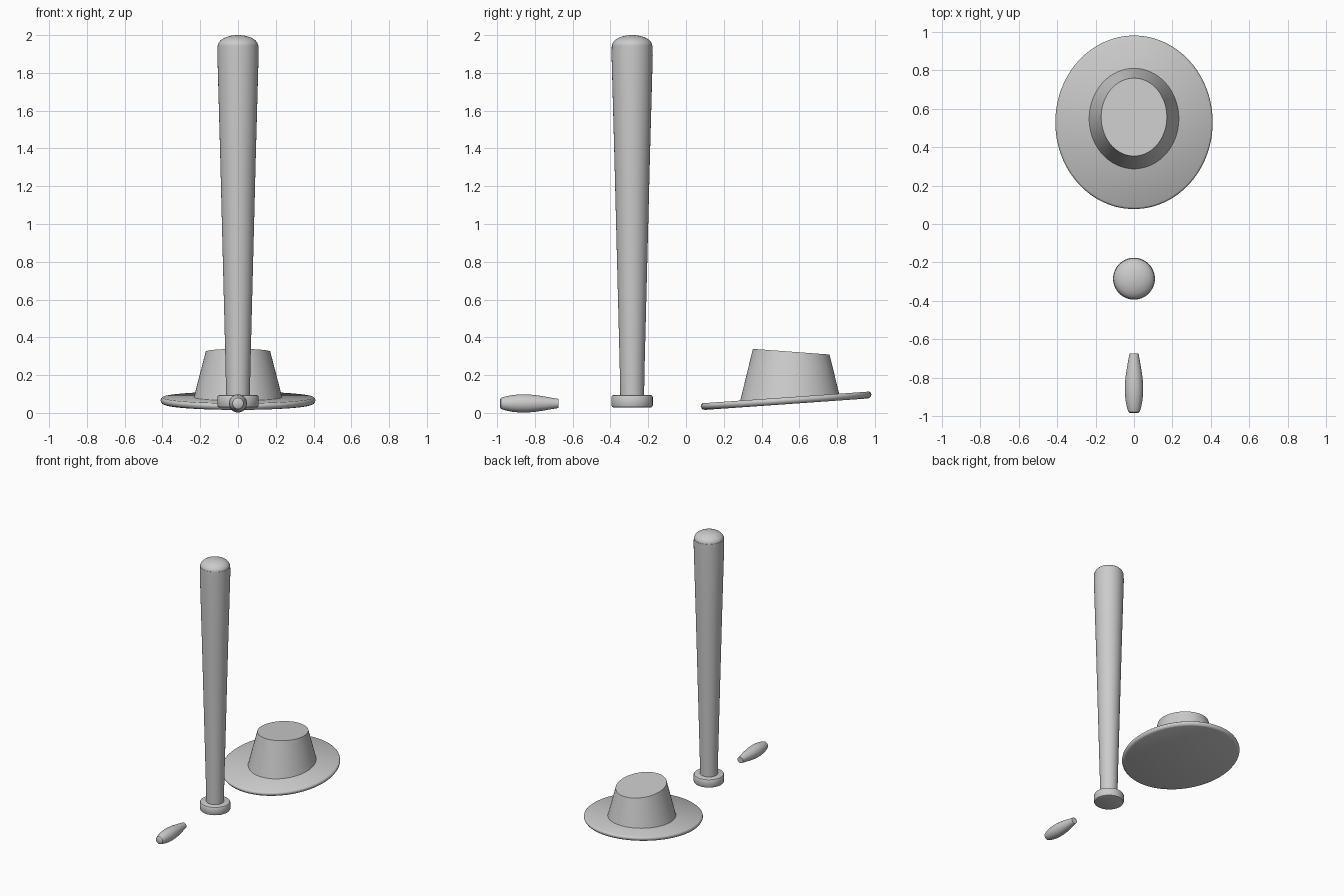
import bpy, bmesh, math
from mathutils import Matrix, Vector

if "Cube" in bpy.data.objects:
    bpy.data.objects.remove(bpy.data.objects["Cube"])

grey = bpy.data.materials.new("plain grey")
grey.diffuse_color = (0.6, 0.6, 0.6, 1)
grey.use_nodes = True
grey.node_tree.nodes["Principled BSDF"].inputs["Base Color"].default_value = grey.diffuse_color


def lathe(name, profile, steps=64, matrix=Matrix(), sharp=35):
    """Revolve (radius, height) points around z, capping both ends."""
    bm = bmesh.new()
    rings = []
    for r, z in profile:
        rings.append([bm.verts.new((r * math.cos(a), r * math.sin(a), z))
                      for a in (math.tau * i / steps for i in range(steps))])
    for lo, hi in zip(rings, rings[1:]):
        for i in range(steps):
            j = (i + 1) % steps
            bm.faces.new((lo[i], lo[j], hi[j], hi[i]))
    bm.faces.new(rings[0][::-1])
    bm.faces.new(rings[-1])
    bm.transform(matrix)
    bmesh.ops.recalc_face_normals(bm, faces=bm.faces)
    me = bpy.data.meshes.new(name)
    bm.to_mesh(me)
    bm.free()
    me.materials.append(grey)
    ob = bpy.data.objects.new(name, me)
    bpy.context.collection.objects.link(ob)
    bpy.ops.object.select_all(action='DESELECT')
    ob.select_set(True)
    bpy.context.view_layer.objects.active = ob
    bpy.ops.object.shade_smooth_by_angle(angle=math.radians(sharp))
    return ob


# Bat: knob, tapered barrel and domed end
bat = Matrix.Translation((0, -0.285, 0))
lathe("bat_knob", [(0.098, 0.028), (0.105, 0.031), (0.109, 0.038), (0.109, 0.085),
                   (0.105, 0.092), (0.098, 0.095)], matrix=bat)
lathe("bat_barrel", [(0.063, 0.09), (0.066, 0.25), (0.08, 0.8), (0.094, 1.35),
                     (0.109, 1.89), (0.108, 1.945)], matrix=bat)
dome = [(0.106 * math.cos(t), 1.945 + 0.055 * math.sin(t))
        for t in (math.pi / 2 * i / 12 for i in range(12))]
lathe("bat_end", dome + [(0.002, 2.0)], matrix=bat, sharp=50)

# Hat brim: thin tilted oval disc with a rounded rim
tilt = math.atan(0.07)
brim = (Matrix.Translation((0, 0.53, 0.064)) @ Matrix.Rotation(tilt, 4, 'X')
        @ Matrix.Diagonal((0.41, 0.453, 1, 1)))
lathe("hat_brim", [(0.955, -0.018), (0.98, -0.014), (0.995, -0.005), (1.0, 0.003),
                   (0.995, 0.011), (0.975, 0.018)], steps=96, matrix=brim, sharp=50)

# Hat crown: oval cone, base follows the brim and the top slopes the other way
crown = lathe("hat_crown", [(1, 0), (1, 1)], steps=96)
for v in crown.data.vertices:
    x, y, top = v.co
    if top > 0.5:
        v.co = Vector((0.171 * x, 0.557 + 0.203 * y, 0.324 - 0.015 * y))
    else:
        v.co = Vector((0.235 * x, 0.549 + 0.263 * y, 0.078 + 0.0185 * y))

# Small spindle lying on the ground, pointing front to back
lay = Matrix.Translation((0, -0.83, 0.05)) @ Matrix.Rotation(-math.pi / 2, 4, 'X')
lathe("spindle", [(0.02, -0.155), (0.029, -0.149), (0.037, -0.125), (0.044, -0.09),
                  (0.048, -0.05), (0.048, -0.01), (0.044, 0.035), (0.037, 0.08),
                  (0.03, 0.12), (0.024, 0.155)], steps=32, matrix=lay)
